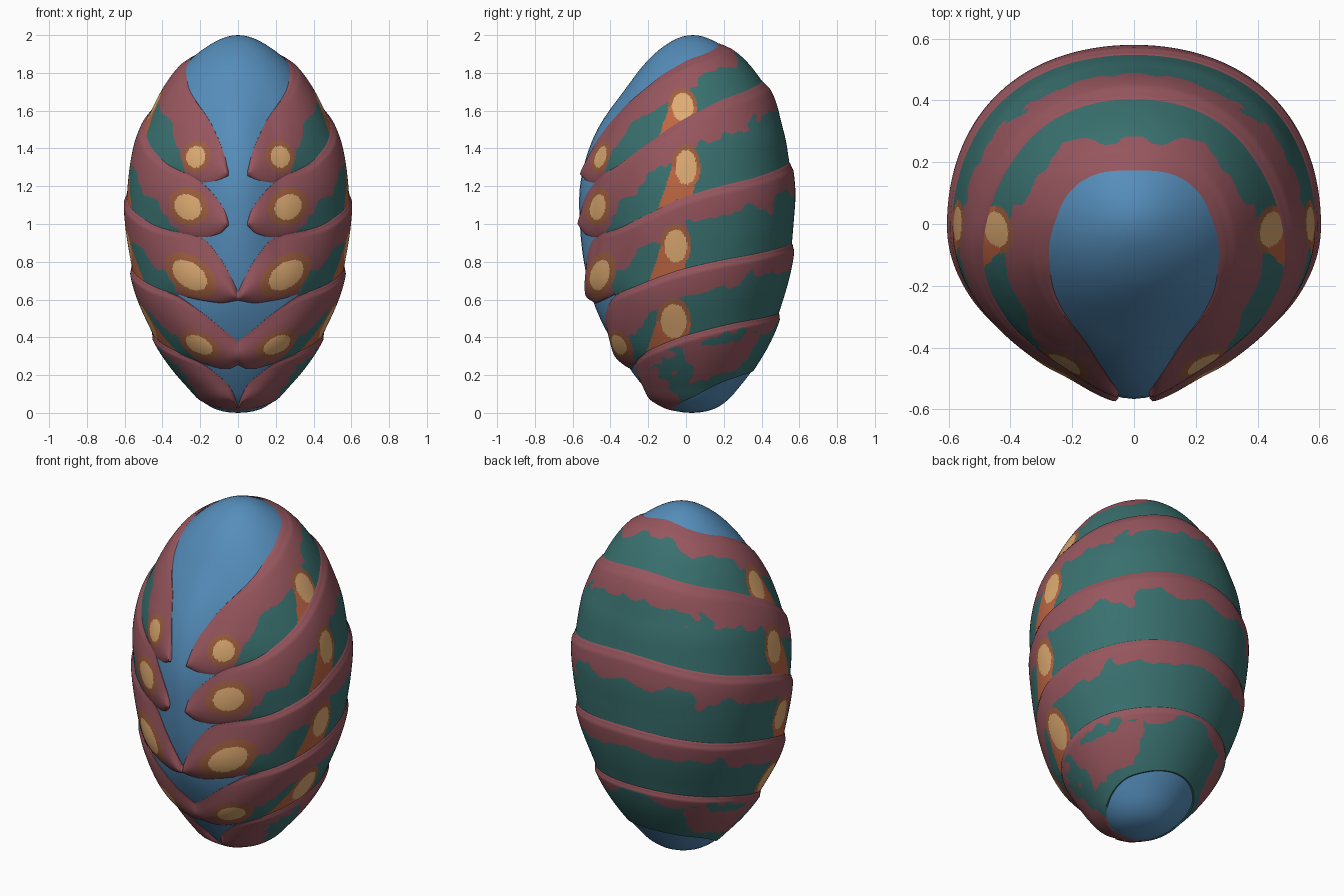
import bpy, math
from mathutils import Vector, noise

if "Cube" in bpy.data.objects:
    bpy.data.objects.remove(bpy.data.objects["Cube"])


def lin(c):
    c /= 255
    return c / 12.92 if c <= 0.04045 else ((c + 0.055) / 1.055) ** 2.4


def material(name, r, g, b):
    m = bpy.data.materials.new(name)
    m.diffuse_color = (lin(r), lin(g), lin(b), 1)
    m.use_nodes = True
    m.node_tree.nodes["Principled BSDF"].inputs["Base Color"].default_value = m.diffuse_color
    return m


BLUE = material("blue", 85, 141, 186)
BAND_MATS = [material("dusty_red", 151, 86, 94), material("teal", 57, 113, 111),
             material("cream", 222, 171, 114), material("orange", 190, 102, 66),
             material("brown", 158, 94, 62)]
RED, TEAL, CREAM, ORANGE, BROWN = range(5)


def curve(table, x):
    """Smooth curve through (x, value) points, with damped slopes."""
    if x <= table[0][0]:
        return table[0][1]
    if x >= table[-1][0]:
        return table[-1][1]
    i = next(k for k in range(len(table) - 1) if x <= table[k + 1][0])

    def slope(k):
        if table[k][0] == 180:
            return 0
        if k == 0 or k == len(table) - 1:
            a, b = (table[0], table[1]) if k == 0 else (table[-2], table[-1])
            return (b[1] - a[1]) / (b[0] - a[0])
        d0 = (table[k][1] - table[k-1][1]) / (table[k][0] - table[k-1][0])
        d1 = (table[k+1][1] - table[k][1]) / (table[k+1][0] - table[k][0])
        return 0 if d0 * d1 <= 0 else 2 * d0 * d1 / (d0 + d1)
    (x0, y0), (x1, y1) = table[i], table[i + 1]
    h = x1 - x0
    t = (x - x0) / h
    return ((2*t**3 - 3*t**2 + 1) * y0 + (t**3 - 2*t**2 + t) * h * slope(i)
            + (3*t**2 - 2*t**3) * y1 + (t**3 - t**2) * h * slope(i + 1))


def smooth(a, b, x):
    t = min(1, max(0, (x - a) / (b - a)))
    return t * t * (3 - 2 * t)


# Egg shape: fullness by height, and the lean of its axis
FULL = [(0, .62), (.05, .54), (.14, .5), (.22, .507), (.4, .527), (.6, .545), (.8, .553),
        (1, .56), (1.2, .57), (1.4, .567), (1.6, .547), (1.75, .525), (1.88, .494), (2, .43)]
LEAN = [(0, .03), (.2, .03), (.6, .005), (1.2, -.003), (1.5, .015), (1.75, .052), (2, .035)]


def radius(z, deg):
    """Flattened either side of the front ridge, a little fuller at the back corners."""
    d = min(deg, 360 - deg)
    flat = smooth(0, 26, d) * (1 - smooth(36, 88, d)) * smooth(.3, 1.0, z) * (1 - smooth(1.45, 1.8, z))
    full = math.sin(math.radians(2 * d)) ** 2 * smooth(.5, 1, z) * (1 - smooth(1.4, 1.8, z)) if d > 90 else 0
    return math.sqrt(max(0, z * (2 - z))) * curve(FULL, z) * (1 - .085 * flat + .03 * full)


def egg_point(deg, z, off=0.0):
    a, r = math.radians(deg), radius(z, deg) + off
    return (1.03 * r * math.sin(a), curve(LEAN, z) - r * math.cos(a), z)


def make_object(name, verts, faces, mats, ids=None, mirror=False):
    me = bpy.data.meshes.new(name)
    me.from_pydata(verts, [], faces)
    for m in mats:
        me.materials.append(m)
    if ids:
        me.polygons.foreach_set("material_index", ids)
    ob = bpy.data.objects.new(name, me)
    bpy.context.collection.objects.link(ob)
    me.shade_smooth()
    me.set_sharp_from_angle(angle=math.radians(50))
    if mirror:
        mod = ob.modifiers.new("mirror", 'MIRROR')
        mod.use_axis[0] = True
        mod.merge_threshold = 0.0005
    return ob


# Plain egg core
SEG, ROWS = 96, 48
verts = [egg_point(360 * s / SEG, 1 - math.cos(math.pi * r / ROWS))
         for r in range(1, ROWS) for s in range(SEG)]
faces = [(r*SEG + s, r*SEG + (s+1) % SEG, (r+1)*SEG + (s+1) % SEG, (r+1)*SEG + s)
         for r in range(ROWS - 2) for s in range(SEG)]
verts += [(0, LEAN[0][1], 0), (0, LEAN[-1][1], 2)]
top = (ROWS - 2) * SEG
for s in range(SEG):
    n = (s + 1) % SEG
    faces += [(n, s, len(verts) - 2), (top + s, top + n, len(verts) - 1)]
make_object("egg_core", verts, faces, [BLUE])

# Upper edge of each band: height by angle from the front
UPPER = [
    [(5, 1.27), (7.5, 1.36), (12, 1.45), (22, 1.57), (45, 1.72), (58, 1.785), (90, 1.87), (180, 1.945)],
    [(5, 1.01), (7, 1.07), (12, 1.14), (20, 1.21), (30, 1.26), (45, 1.31), (60, 1.39),
     (90, 1.57), (118, 1.67), (180, 1.75)],
    [(0, .64), (5, .74), (10, .82), (20, .92), (30, .945), (50, .98), (70, 1.05),
     (90, 1.14), (120, 1.22), (180, 1.32)],
    [(0, .38), (10, .44), (20, .51), (30, .57), (40, .62), (60, .67), (90, .76), (120, .82), (180, .89)],
    [(0, .03), (5, .09), (11, .15), (20, .2), (32, .26), (50, .31), (70, .36), (90, .41), (130, .48), (180, .52)],
]
# Free lower edge near the front, before it tucks under the next band
LOWER = [
    [(5, 1.255), (12, 1.23), (20, 1.22), (24, 1.22)],
    [(5, .99), (10, .95), (20, .93), (24, .93)],
    [(0, .595), (10, .582), (20, .592), (30, .608), (40, .63)],
    [(0, .255), (8, .235), (15, .235), (25, .25), (35, .27)],
    [(0, .01), (30, .018), (60, .04), (90, .08), (135, .18), (180, .22)],
]
DOME = [.018, .02, .03, .034, .03]
# Oval spots: place (y at the side, angle at the front), height, half width, half height
SIDE_SPOT = [(-.016, 1.62, .055, .075), (0, 1.30, .055, .09), (-.053, .884, .058, .087), (-.063, .485, .066, .09)]
FRONT_SPOT = [(25.5, 1.355, .055, .057), (29, 1.09, .08, .066), (28.5, .73, .108, .067), (28, .36, .073, .047)]
RED_EDGE = [(33, 1.1), (43, .78), (58, .55), (75, .45), (100, .43), (130, .36), (180, .29)]


def lower(i, d):
    if i == 4 or d <= LOWER[i][-1][0]:
        z = curve(LOWER[i], d)
        return z if i == 4 else max(z, curve(UPPER[i + 1], d))
    return curve(UPPER[i + 1], d)


def colour(i, d, z, t):
    r = radius(z, d)
    p = Vector(egg_point(d, z))
    if i < 4:
        # Front spot, tilted up toward the side, with a brown ring
        fd, fz, w, h = FRONT_SPOT[i]
        u, v = r * math.radians(d - fd), z - fz
        a = (.1, -.4, -.55, -.4)[i]
        q = math.hypot((u * math.cos(a) - v * math.sin(a)) / w, (u * math.sin(a) + v * math.cos(a)) / h)
        if q < 1:
            return CREAM
        if q < 1.5:
            return BROWN
        # Side spot with a brown ring and an orange tail below
        sy, sz, w, h = SIDE_SPOT[i]
        u, v = p.y - sy, z - sz
        if d > 50:
            q = math.hypot(u / w, v / h)
            if q < 1:
                return CREAM
            if q < 1.35:
                return BROWN if v > 0 else ORANGE
            if -.26 < v < 0 and abs(u - v * .3) < w * 1.3 - v * .04:
                return ORANGE
    # Ragged border between red and teal, with a few islands
    n = noise.noise(p * 7 + Vector((i * 3.1, 0, 0))) * .17 + noise.noise(p * 17) * .13
    if i == 4:
        patch = 88 < d + n * 90 < 150 and .22 < t + n < .8
        return TEAL if d + n * 100 > 62 and t > .18 + n and not patch else RED
    edge = curve(RED_EDGE, d + (5 if i == 0 else 0)) - (.07 * smooth(90, 150, d) if i == 0 else 0)
    return TEAL if t > max(edge + n, .1) else RED


# Overlapping bands, each with a rounded upper lip and soft front tips
COLS, STEPS = 220, 48
for i in range(5):
    start = UPPER[i][0][0]
    ts = [0] + [k / STEPS for k in range(STEPS + 1)] + [1]
    n = len(ts)
    verts, faces, ids, info = [], [], [], []
    for c in range(COLS + 1):
        d = start + (180 - start) * c / COLS
        up, lo = curve(UPPER[i], d), lower(i, d)
        w = smooth(20, 65, d)
        for k, t in enumerate(ts):
            z = up + (lo - up) * t
            dome = .002 + min(DOME[i], .35 * (up - lo)) * max(0, math.sin(math.pi * t ** 1.6)) ** .75
            wedge = .013 + .011 * smooth(0, .1, t) - .016 * smooth(.1, 1, t)
            off = (1 - w) * dome + w * wedge
            if k == 0:
                off, z = -.006 + .008 * w, z + .012 * w
            elif k == n - 1:
                off = -.01
            elif i == 4:
                off = min(off, .012 + (z - .01) * .3)
            verts.append(egg_point(d, z, off))
            info.append((d, z, t))
    for c in range(COLS):
        for k in range(n - 1):
            a, b = c * n + k, (c + 1) * n + k
            faces.append((a, a + 1, b + 1, b))
            d, z, t = [(info[a][j] + info[b + 1][j]) / 2 for j in range(3)]
            ids.append(colour(i, d, z, t))
    make_object(f"wrapped_band_{i + 1}", verts, faces, BAND_MATS, ids, mirror=True)
